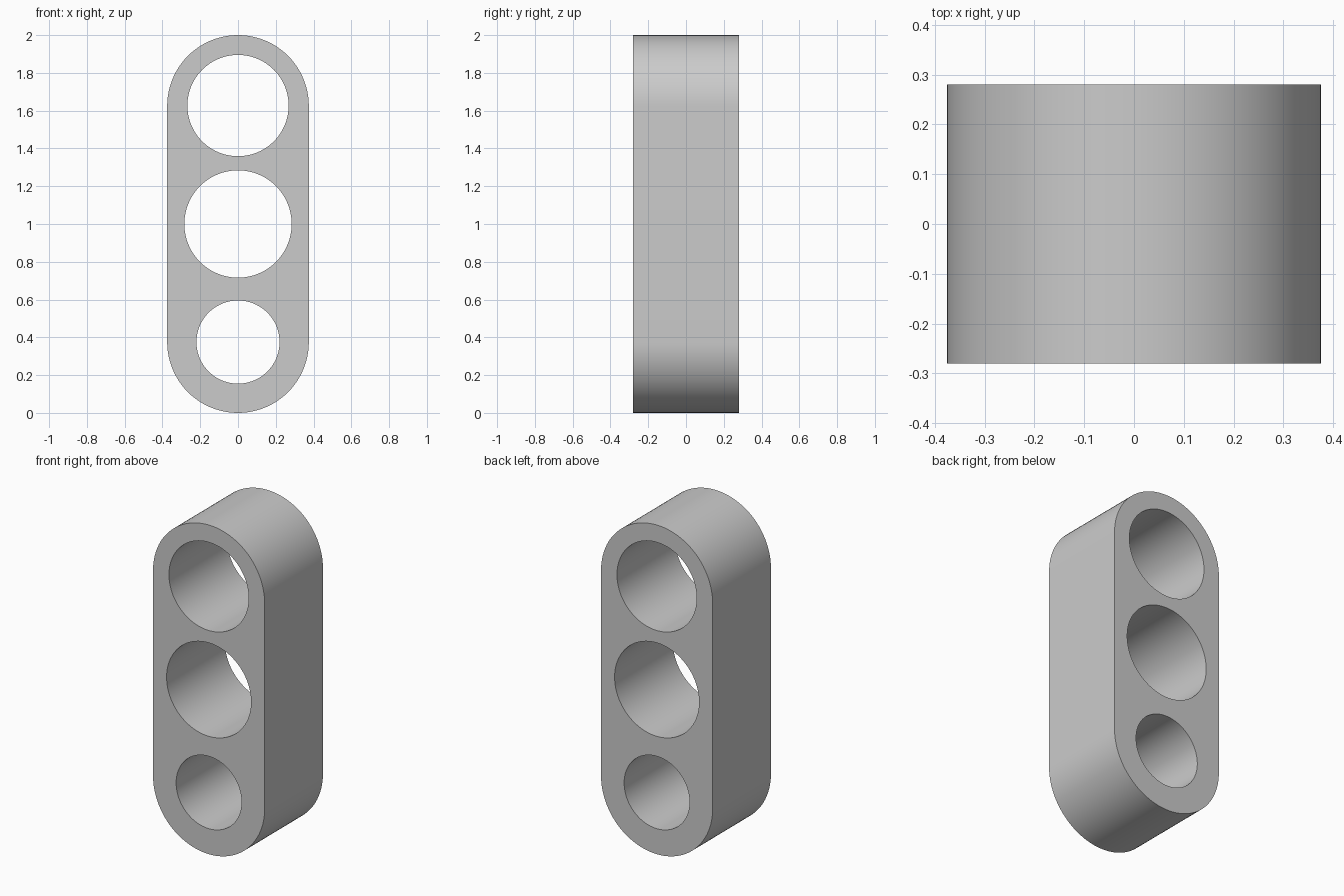
import bpy, bmesh
from math import sin, cos, pi, radians
from mathutils import Vector

cube = bpy.data.objects.get("Cube")
if cube:
    bpy.data.objects.remove(cube, do_unlink=True)

HALF_WIDTH = 0.375
HALF_DEPTH = 0.28
HEIGHT = 2.0
HOLES = [(0.375, 0.22), (1.0, 0.284), (1.627, 0.268)]  # centre height, radius


def arc(cz, r, start, end, steps):
    """Points on an arc in the front plane."""
    angles = [start + (end - start) * i / steps for i in range(steps + 1)]
    return [Vector((r * cos(a), -HALF_DEPTH, cz + r * sin(a))) for a in angles]


def add_loop(bm, points):
    """Closed ring of edges through the points."""
    verts = [bm.verts.new(p) for p in points]
    return [bm.edges.new((v, verts[i - 1])) for i, v in enumerate(verts)]


bm = bmesh.new()

# Stadium outline
edges = add_loop(bm, arc(HEIGHT - HALF_WIDTH, HALF_WIDTH, 0, pi, 48)
                 + arc(HALF_WIDTH, HALF_WIDTH, pi, 2 * pi, 48))

# Three round through holes
for cz, r in HOLES:
    edges += add_loop(bm, arc(cz, r, 0, 2 * pi, 96)[:-1])

# Front face, pulled straight back into a solid block
bmesh.ops.triangle_fill(bm, edges=edges, use_beauty=True, normal=(0, -1, 0))
solid = bmesh.ops.extrude_face_region(bm, geom=bm.faces[:], use_keep_orig=True)
moved = [g for g in solid["geom"] if isinstance(g, bmesh.types.BMVert)]
bmesh.ops.translate(bm, verts=moved, vec=(0, 2 * HALF_DEPTH, 0))
bmesh.ops.recalc_face_normals(bm, faces=bm.faces[:])

mesh = bpy.data.meshes.new("link_block")
bm.to_mesh(mesh)
bm.free()
block = bpy.data.objects.new("link_block", mesh)
bpy.context.collection.objects.link(block)

# Plain grey material
grey = bpy.data.materials.new("light_grey")
grey.use_nodes = True
grey.diffuse_color = (0.6, 0.6, 0.6, 1)
grey.node_tree.nodes["Principled BSDF"].inputs["Base Color"].default_value = (0.6, 0.6, 0.6, 1)
mesh.materials.append(grey)

# Smooth curved walls, crisp rims
bpy.ops.object.select_all(action='DESELECT')
block.select_set(True)
bpy.context.view_layer.objects.active = block
bpy.ops.object.shade_smooth_by_angle(angle=radians(30))
